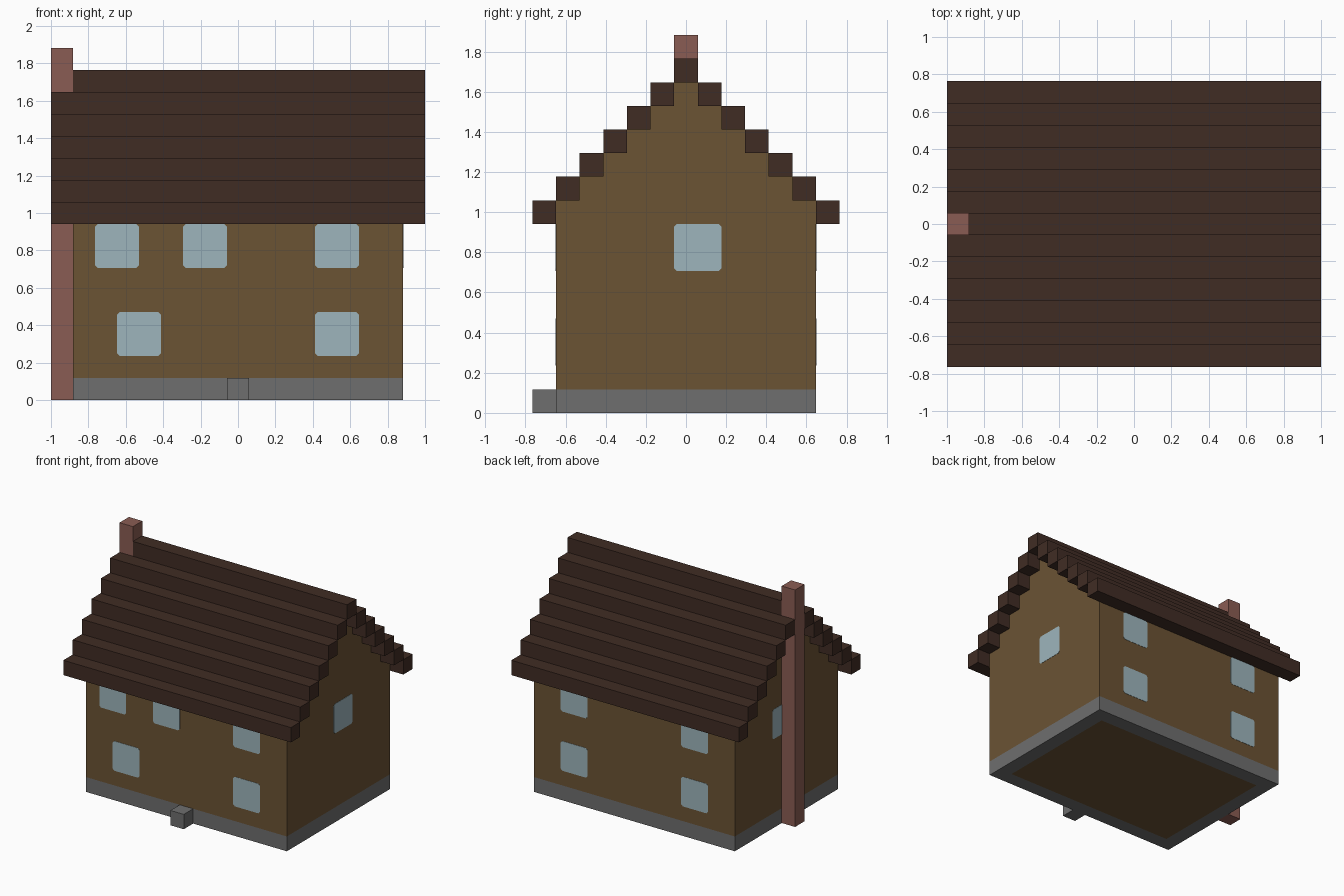
import bpy, bmesh
from mathutils import Matrix, Vector

if "Cube" in bpy.data.objects:
    bpy.data.objects.remove(bpy.data.objects["Cube"], do_unlink=True)

U = 2 / 17  # one building block; all sizes below are counted in blocks


def material(name, rgb):
    lin = [((c / 255 + 0.055) / 1.055) ** 2.4 for c in rgb]
    mat = bpy.data.materials.new(name)
    mat.use_nodes = True
    mat.diffuse_color = (*lin, 1)
    mat.node_tree.nodes["Principled BSDF"].inputs["Base Color"].default_value = (*lin, 1)
    return mat


WALL = material("brown wall", (107, 83, 52))
ROOF = material("dark brown roof", (64, 44, 36))
BRICK = material("red brick", (138, 92, 83))
STONE = material("grey stone", (110, 110, 110))
GLASS = material("pale blue glass", (157, 181, 188))


def finish(name, bm, *mats):
    bmesh.ops.recalc_face_normals(bm, faces=bm.faces)
    mesh = bpy.data.meshes.new(name)
    bm.to_mesh(mesh)
    bm.free()
    for mat in mats:
        mesh.materials.append(mat)
    obj = bpy.data.objects.new(name, mesh)
    bpy.context.collection.objects.link(obj)
    return obj


def box_mesh(low, high):
    low, high = Vector(low) * U, Vector(high) * U
    bm = bmesh.new()
    bmesh.ops.create_cube(bm, size=1, matrix=Matrix.Translation((low + high) / 2)
                          @ Matrix.Diagonal((*(high - low), 1)))
    return bm


def box(name, low, high, mat):
    return finish(name, box_mesh(low, high), mat)


def prism(name, points, depth, mat):
    """Extrude a closed outline along the given vector."""
    bm = bmesh.new()
    face = bm.faces.new([bm.verts.new(p) for p in points])
    ext = bmesh.ops.extrude_face_region(bm, geom=[face], use_keep_orig=True)
    verts = [v for v in ext["geom"] if isinstance(v, bmesh.types.BMVert)]
    bmesh.ops.translate(bm, verts=verts, vec=depth)
    return finish(name, bm, mat)


def window(name, side, start, bottom):
    """Two-block pane with clipped corners; side is an outward axis direction."""
    size, clip = 2 * U, 0.014
    a, b = start * U, bottom * U
    outline = []
    for i, j, du, dv in ((0, 0, 0, 1), (0, 0, 1, 0), (1, 0, -1, 0), (1, 0, 0, 1),
                         (1, 1, 0, -1), (1, 1, -1, 0), (0, 1, 1, 0), (0, 1, 0, -1)):
        outline.append((a + i * size + du * clip, b + j * size + dv * clip))
    normal = Vector(side)
    if normal.y:
        points = [(s, normal.y * 5.5 * U, z) for s, z in outline]
    else:
        points = [(normal.x * 7.5 * U, s, z) for s, z in outline]
    return prism(name, points, normal * 0.002, GLASS)


# Stone foundation with the wooden floor showing in its underside
bm = box_mesh((-7.5, -5.5, 0), (7.5, 5.5, 1))
bm.normal_update()
floor = min(bm.faces, key=lambda f: f.calc_center_median().z)
bmesh.ops.inset_region(bm, faces=[floor], thickness=U, use_even_offset=True)
floor.material_index = 1
finish("foundation", bm, STONE, WALL)

# Walls with stepped gables
right_half = [(5.5, 1)]
for k in range(5, -1, -1):
    right_half += [(k + 0.5, 14 - k)]
    if k:
        right_half += [(k - 0.5, 14 - k)]
half = [right_half[0]]
for k in range(5, -1, -1):
    half.append((k + 0.5, 14 - k))
    if k:
        half.append((k - 0.5, 14 - k))
profile = half + [(-y, z) for y, z in reversed(half)]
prism("walls", [(-7.5 * U, y * U, z * U) for y, z in profile], Vector((15 * U, 0, 0)), WALL)

# Roof: ridge beam and mirrored courses stepping down to the eaves
box("roof_ridge", (-7.5, -0.5, 14), (8.5, 0.5, 15), ROOF)
for k in range(1, 7):
    for label, s in (("front", -1), ("back", 1)):
        box(f"roof_course_{label}_{k}", (-8.5, s * k - 0.5, 14 - k),
            (8.5, s * k + 0.5, 15 - k), ROOF)

# Chimney and doorstep
box("chimney", (-8.5, -0.5, 0), (-7.5, 0.5, 16), BRICK)
box("doorstep", (-0.5, -6.5, 0), (0.5, -5.5, 1), STONE)

# Windows
for x in (-5.5, 3.5):
    window("front_lower_window", (0, -1, 0), x, 2)
    for z in (2, 6):
        window("back_window", (0, 1, 0), x, z)
for x in (-6.5, -2.5, 3.5):
    window("front_upper_window", (0, -1, 0), x, 6)
for s in (-1, 1):
    window("gable_window", (s, 0, 0), -0.5, 6)
